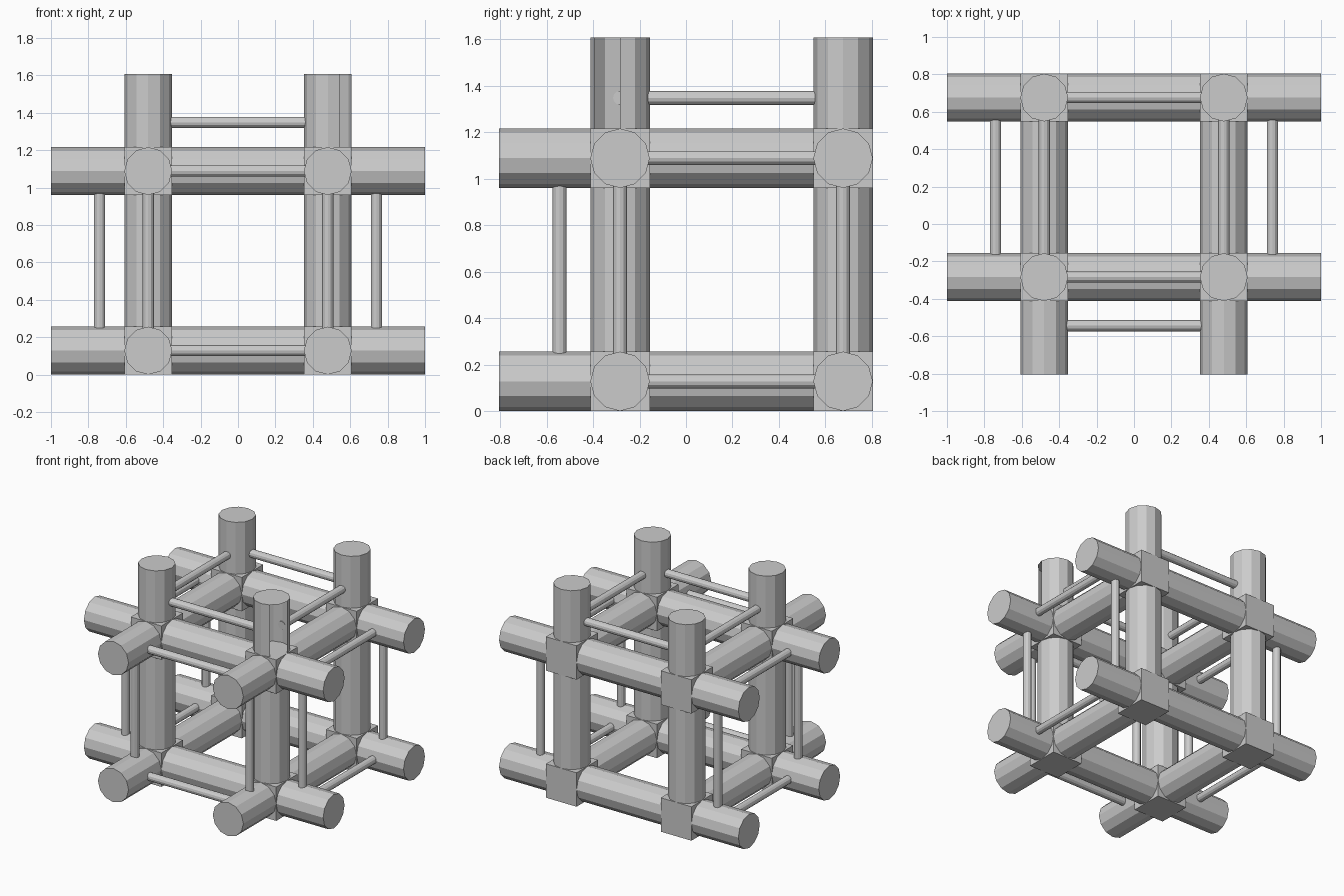
import bpy, bmesh, math
from itertools import permutations, product
from mathutils import Matrix, Vector

cube = bpy.data.objects.get("Cube")
if cube:
    bpy.data.objects.remove(cube, do_unlink=True)

metal = bpy.data.materials.new("plain grey")
metal.use_nodes = True
grey = (0.6, 0.6, 0.6, 1)
metal.diffuse_color = grey
metal.node_tree.nodes["Principled BSDF"].inputs["Base Color"].default_value = grey

BEAM, ROD, REACH = 0.128, 0.03, 0.52
SIDES = 12
NODES = [(-0.48, 0.48), (-0.284, 0.676), (0.128, 1.088)]    # joint positions on x, y, z
FREE = [(-1, 1), (-1,), (1,)]                               # sides where beams stick out
AXES = "xyz"


def finish(name, bm):
    mesh = bpy.data.meshes.new(name)
    bm.to_mesh(mesh)
    bm.free()
    mesh.materials.append(metal)
    obj = bpy.data.objects.new(name, mesh)
    bpy.context.collection.objects.link(obj)
    return obj


def bar(name, axis, start, end, radius, centre, gap=None):
    """Faceted cylinder along an axis; gap is a range of wall angles left open."""
    bm = bmesh.new()
    bmesh.ops.create_cone(bm, cap_ends=True, segments=SIDES, radius1=radius,
                          radius2=radius, depth=end - start)
    if gap:
        walls = []
        for f in bm.faces:
            c = f.calc_center_median()
            angle = math.degrees(math.atan2(c.y, c.x))
            if abs(f.normal.z) < 0.5 and gap[0] < angle < gap[1]:
                walls.append(f)
        bmesh.ops.delete(bm, geom=walls, context="FACES")
    turn = (Matrix.Rotation(math.pi / 2, 4, "Y"),
            Matrix.Rotation(-math.pi / 2, 4, "X"), Matrix.Identity(4))[axis]
    place = Vector(centre)
    place[axis] = (start + end) / 2
    bm.transform(Matrix.Translation(place) @ turn)
    return finish(name, bm)


# Cube joints
for spot in product(*NODES):
    bm = bmesh.new()
    bmesh.ops.create_cube(bm, size=2 * BEAM)
    bm.transform(Matrix.Translation(spot))
    finish("joint_block", bm)

# Main beams and posts, running through the joints to their free ends
for axis in range(3):
    low, high = NODES[axis]
    start = low - REACH if -1 in FREE[axis] else low
    end = high + REACH if 1 in FREE[axis] else high
    others = [a for a in range(3) if a != axis]
    for p, q in product(NODES[others[0]], NODES[others[1]]):
        centre = [0, 0, 0]
        centre[others[0]], centre[others[1]] = p, q
        broken = axis == 2 and p > 0 and q < 0
        bar("beam_" + AXES[axis], axis, start, high if broken else end, BEAM, centre)
        # The front left post has an opening in its upper wall
        if broken:
            bar("open_post_top", axis, high + BEAM, end, BEAM, centre, gap=(-60, 0))

# Thin rods linking neighbouring free ends
for along, out, rest in permutations(range(3)):
    low, high = NODES[along]
    start, end = low + BEAM - 0.008, high - BEAM + 0.008
    for side, level in product(FREE[out], NODES[rest]):
        centre = [0, 0, 0]
        centre[out] = NODES[out][(side + 1) // 2] + side * REACH / 2
        centre[rest] = level
        bar("rod_" + AXES[along], along, start, end, ROD, centre)
